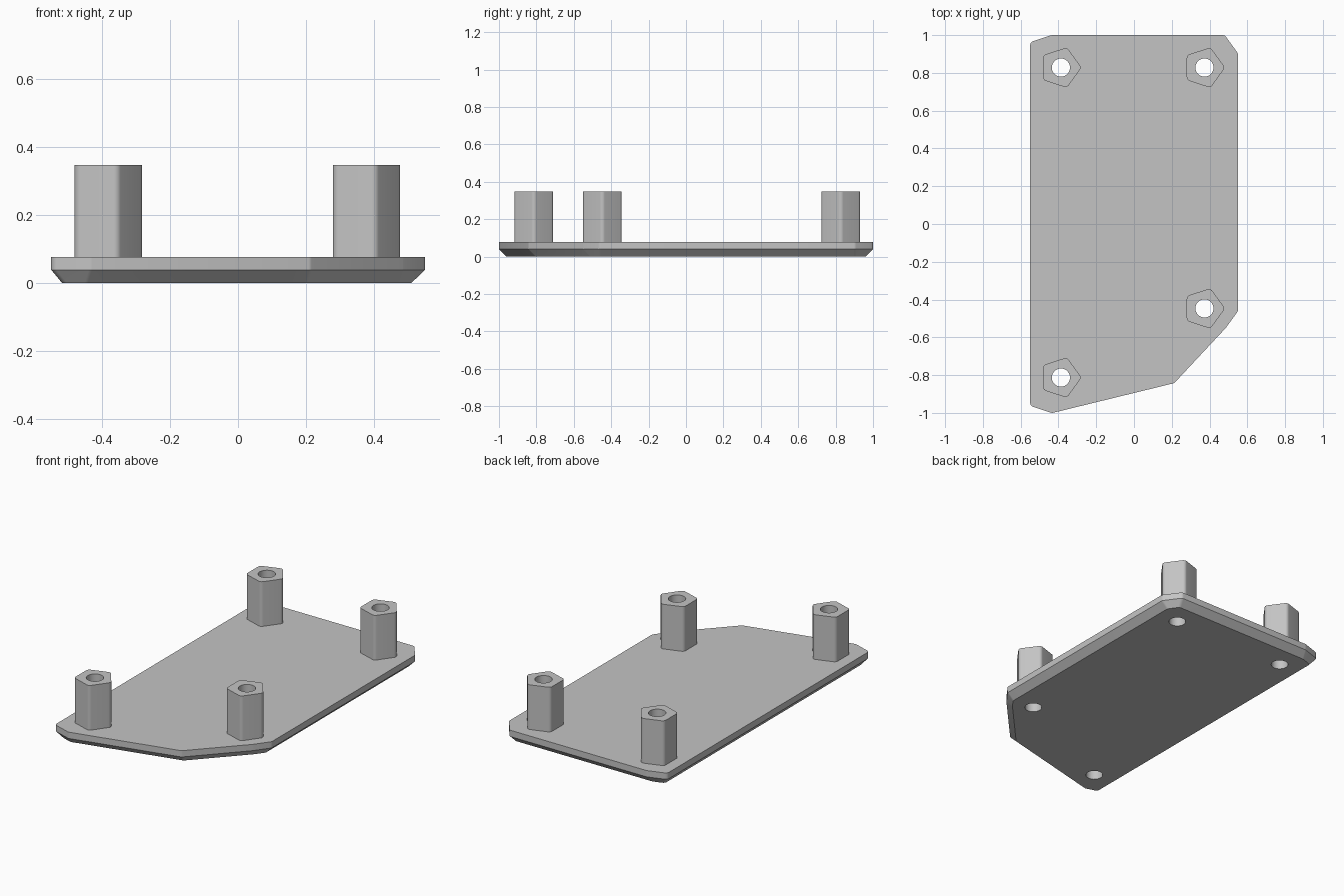
import bpy, bmesh, math
from mathutils import Vector

cube = bpy.data.objects.get("Cube")
if cube:
    bpy.data.objects.remove(cube, do_unlink=True)

grey = bpy.data.materials.new("plain_grey")
grey.use_nodes = True
COLOR = (0.55, 0.55, 0.55, 1)
grey.diffuse_color = COLOR
grey.node_tree.nodes["Principled BSDF"].inputs["Base Color"].default_value = COLOR

CORE, FILLET = 0.085, 0.022        # pentagon radius and its corner rounding
BEVEL_Z, PLATE_Z, POST_Z = 0.039, 0.077, 0.347
HOLE_R = 0.048


def pentagon(cx, cy, z, core=CORE, steps=8):
    """Rounded pentagon pointing to +x."""
    pts = []
    for k in range(5):
        a = math.tau * k / 5
        for s in range(steps + 1):
            b = a + math.tau / 5 * (s / steps - 0.5)
            pts.append(Vector((cx + core * math.cos(a) + FILLET * math.cos(b),
                               cy + core * math.sin(a) + FILLET * math.sin(b), z)))
    return pts


def hull_object(name, points):
    """Convex solid around the points, with flat regions merged."""
    bm = bmesh.new()
    verts = [bm.verts.new(p) for p in points]
    hull = bmesh.ops.convex_hull(bm, input=verts)
    junk = {g for g in hull["geom_interior"] + hull["geom_unused"]
            if isinstance(g, bmesh.types.BMVert)}
    bmesh.ops.delete(bm, geom=list(junk), context="VERTS")
    bmesh.ops.dissolve_limit(bm, angle_limit=math.radians(0.5),
                             verts=bm.verts[:], edges=bm.edges[:])
    bmesh.ops.recalc_face_normals(bm, faces=bm.faces[:])
    mesh = bpy.data.meshes.new(name)
    bm.to_mesh(mesh)
    bm.free()
    mesh.materials.append(grey)
    obj = bpy.data.objects.new(name, mesh)
    bpy.context.collection.objects.link(obj)
    return obj


def drill(obj, x, y):
    """Cut a round vertical hole right through the object."""
    bpy.ops.mesh.primitive_cylinder_add(vertices=40, radius=HOLE_R, depth=2, location=(x, y, 0))
    cutter = bpy.context.object
    cutter.hide_render = True
    cutter.data.materials.append(grey)
    mod = obj.modifiers.new("hole", "BOOLEAN")
    mod.operation, mod.solver, mod.object = "DIFFERENCE", "EXACT", cutter
    bpy.context.view_layer.objects.active = obj
    bpy.ops.object.modifier_apply(modifier=mod.name)
    bpy.data.objects.remove(cutter, do_unlink=True)


def smooth(obj):
    bpy.ops.object.select_all(action="DESELECT")
    obj.select_set(True)
    bpy.context.view_layer.objects.active = obj
    bpy.ops.object.shade_smooth_by_angle(angle=math.radians(30))


# Base plate: hull of rounded corners, tapered along the underside
corners = [(-0.459, 0.897), (0.443, 0.897), (0.443, -0.455), (0.175, -0.742), (-0.459, -0.897)]
outline = []
for x, y in corners:
    outline += pentagon(x, y, 0, CORE - 0.04)
    outline += pentagon(x, y, BEVEL_Z) + pentagon(x, y, PLATE_Z)
plate = hull_object("base_plate", outline)

# Standoffs: drilled pentagonal posts
posts = {"back_right": (-0.387, 0.828), "back_left": (0.373, 0.828),
         "front_left": (0.373, -0.447), "front_right": (-0.387, -0.813)}
for side, (x, y) in posts.items():
    post = hull_object(side + "_standoff",
                       pentagon(x - 0.003, y, PLATE_Z) + pentagon(x - 0.003, y, POST_Z))
    drill(post, x, y)
    drill(plate, x, y)
    smooth(post)
smooth(plate)
